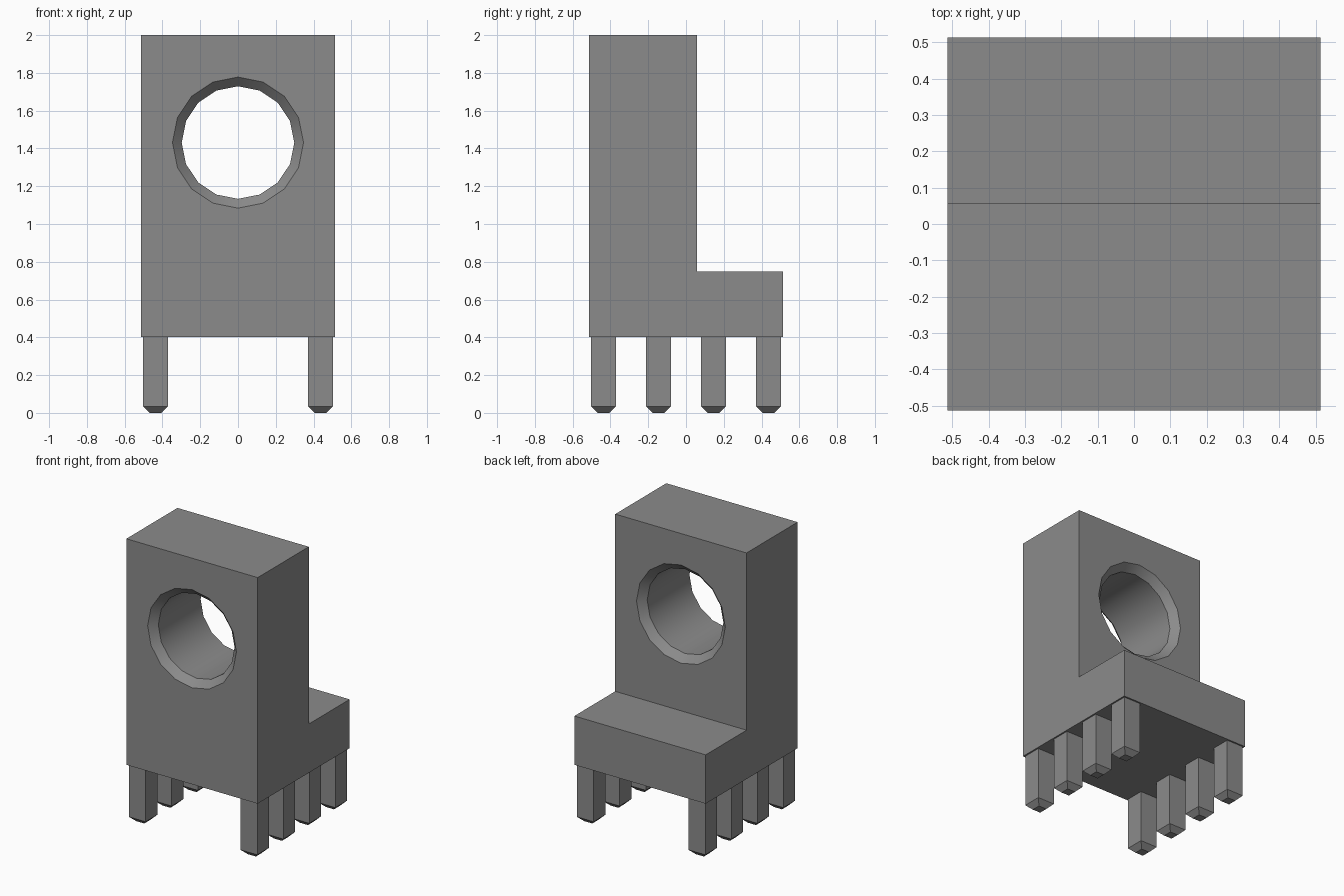
import bpy, bmesh, math

cube = bpy.data.objects.get("Cube")
if cube:
    bpy.data.objects.remove(cube, do_unlink=True)

HALF = 0.513            # half width and half depth of the body
BASE, STEP, TOP = 0.403, 0.748, 2.0
STEP_Y = 0.057          # back face of the upright
BORE_Z, BORE_R, MOUTH_R = 1.431, 0.298, 0.347
LEG, TIP = 0.066, 0.035  # half leg width, tip chamfer

grey = bpy.data.materials.new("plain_grey")
grey.use_nodes = True
colour = (0.26, 0.26, 0.26, 1)
grey.diffuse_color = colour
grey.node_tree.nodes["Principled BSDF"].inputs["Base Color"].default_value = colour


def loft(name, rings):
    """Skin a list of matching closed rings and cap both ends."""
    bm = bmesh.new()
    loops = [[bm.verts.new(p) for p in ring] for ring in rings]
    n = len(loops[0])
    for a, b in zip(loops, loops[1:]):
        for i in range(n):
            j = (i + 1) % n
            bm.faces.new((a[i], a[j], b[j], b[i]))
    bm.faces.new(loops[0])
    bm.faces.new(loops[-1])
    bmesh.ops.recalc_face_normals(bm, faces=bm.faces)
    mesh = bpy.data.meshes.new(name)
    bm.to_mesh(mesh)
    bm.free()
    mesh.materials.append(grey)
    obj = bpy.data.objects.new(name, mesh)
    bpy.context.collection.objects.link(obj)
    return obj


def select_only(obj):
    bpy.ops.object.select_all(action='DESELECT')
    obj.select_set(True)
    bpy.context.view_layer.objects.active = obj


# L-shaped body: tall upright with a low step behind
profile = [(-HALF, BASE), (HALF, BASE), (HALF, STEP),
           (STEP_Y, STEP), (STEP_Y, TOP), (-HALF, TOP)]
body = loft("body", [[(x, y, z) for y, z in profile] for x in (-HALF, HALF)])

# Sixteen-sided bore with flared mouths on both faces
flare, over = MOUTH_R - BORE_R, 0.1
stations = [(-HALF - over, MOUTH_R + over), (-HALF + flare, BORE_R),
            (STEP_Y - flare, BORE_R), (STEP_Y + over, MOUTH_R + over)]
angles = [math.tau * i / 16 for i in range(16)]
cutter = loft("bore_cutter", [[(r * math.sin(a), y, BORE_Z + r * math.cos(a))
                               for a in angles] for y, r in stations])
cutter.hide_render = True
cut = body.modifiers.new("bore", 'BOOLEAN')
cut.operation, cut.solver, cut.object = 'DIFFERENCE', 'EXACT', cutter
select_only(body)
bpy.ops.object.modifier_apply(modifier=cut.name)
bpy.data.objects.remove(cutter, do_unlink=True)
bpy.ops.object.shade_smooth_by_angle(angle=math.radians(30))


# Two rows of four square legs with chamfered tips
def square(x, y, z, h):
    return [(x + sx * h, y + sy * h, z)
            for sx, sy in ((-1, -1), (1, -1), (1, 1), (-1, 1))]


for side, x in (("right", -0.436), ("left", 0.436)):
    for row in range(4):
        y = -0.436 + row * 0.436 * 2 / 3
        loft(f"{side}_leg_{row + 1}", [square(x, y, 0, LEG - TIP),
                                       square(x, y, TIP, LEG),
                                       square(x, y, BASE, LEG)])
